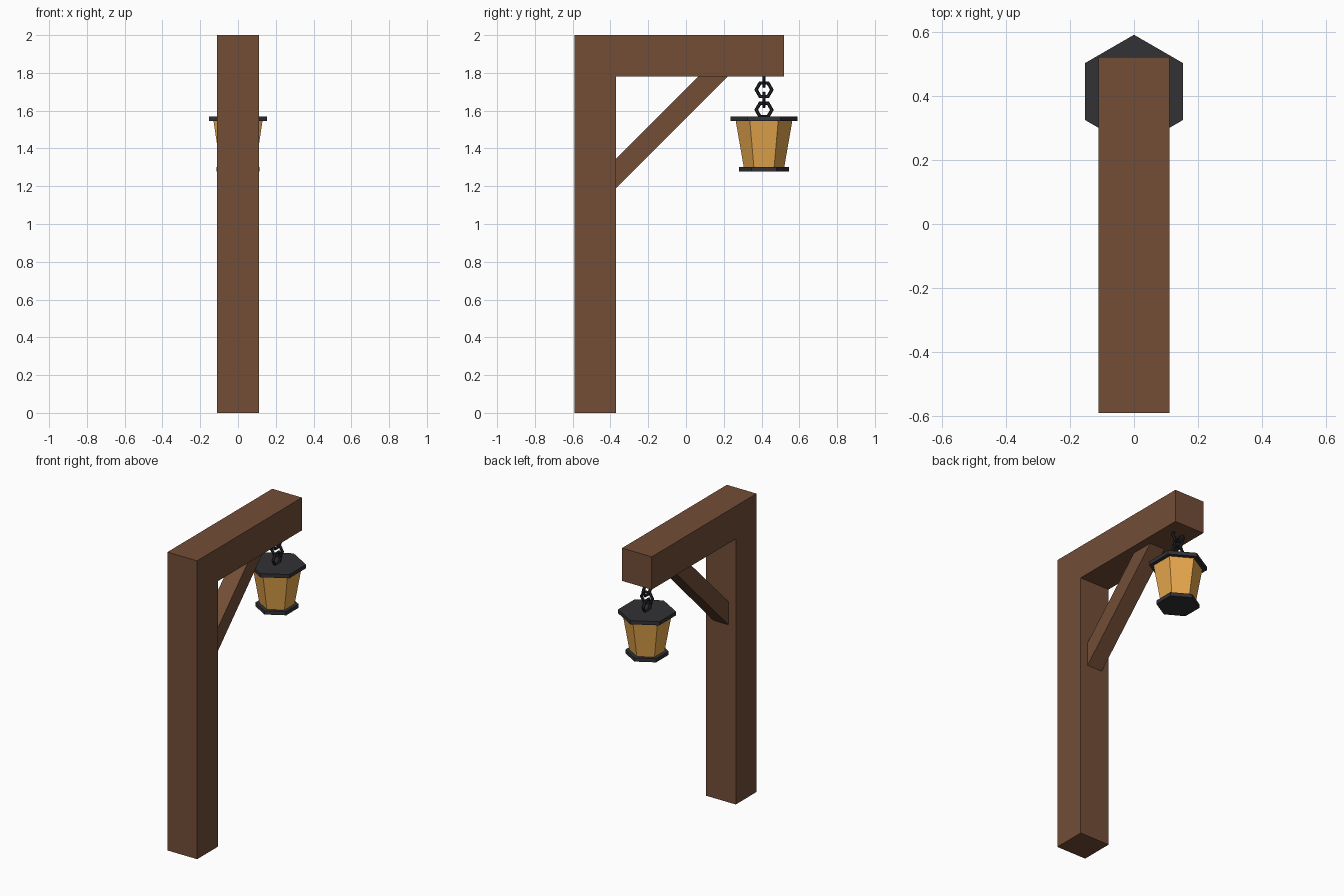
import bpy, bmesh
from math import sin, cos, pi, tau

if "Cube" in bpy.data.objects:
    bpy.data.objects.remove(bpy.data.objects["Cube"])


def material(name, rgb):
    m = bpy.data.materials.new(name)
    m.diffuse_color = (*rgb, 1)
    m.use_nodes = True
    m.node_tree.nodes["Principled BSDF"].inputs["Base Color"].default_value = m.diffuse_color
    return m


wood = material("wood", (0.17, 0.075, 0.037))
iron = material("iron", (0.032, 0.032, 0.037))
chain_iron = material("chain_iron", (0.018, 0.018, 0.021))
glass = material("amber_glass", (0.80, 0.39, 0.075))


def build(name, verts, faces, mat):
    mesh = bpy.data.meshes.new(name)
    mesh.from_pydata(verts, [], faces)
    bm = bmesh.new()
    bm.from_mesh(mesh)
    bmesh.ops.recalc_face_normals(bm, faces=bm.faces)
    bm.to_mesh(mesh)
    bm.free()
    mesh.materials.append(mat)
    obj = bpy.data.objects.new(name, mesh)
    bpy.context.collection.objects.link(obj)
    return obj


def loft(name, a, b, mat):
    """Closed solid between two matching outlines."""
    n = len(a)
    sides = [(i, (i + 1) % n, n + (i + 1) % n, n + i) for i in range(n)]
    return build(name, a + b, sides + [tuple(range(n)), tuple(range(n, 2 * n))], mat)


def timber(name, profile, half_width):
    """Side profile (y, z) extruded along x."""
    return loft(name, [(-half_width, y, z) for y, z in profile],
                [(half_width, y, z) for y, z in profile], wood)


LANTERN_Y = 0.413


def hexagon(r, z):
    return [(r * sin(i * tau / 6), LANTERN_Y + r * cos(i * tau / 6), z) for i in range(6)]


def chain_link(name, z, turned, major=0.0415, minor=0.010, sides=6):
    """Six-sided ring standing upright, alternately in the yz and xz plane."""
    verts, faces = [], []
    for i in range(6):
        for j in range(sides):
            a, b = i * tau / 6, j * tau / sides
            r = major + minor * cos(b)
            across, off = r * cos(a), minor * sin(b)
            x, y = (across, off) if turned else (off, across)
            verts.append((x, LANTERN_Y + y, z + r * sin(a)))
            i2, j2 = (i + 1) % 6, (j + 1) % sides
            faces.append((i * sides + j, i2 * sides + j, i2 * sides + j2, i * sides + j2))
    return build(name, verts, faces, chain_iron)


# Post with overhanging beam
timber("post_and_beam", [(-0.59, 0), (-0.37, 0), (-0.37, 1.78), (0.52, 1.78),
                         (0.52, 2), (-0.59, 2)], 0.11)

# Diagonal brace
timber("brace", [(-0.37, 1.19), (0.22, 1.78), (0.065, 1.78), (-0.37, 1.345)], 0.056)

# Chain
for k in range(4):
    chain_link(f"chain_link_{k + 1}", 1.604 + k * 0.0535, k % 2 == 1)

# Lantern
loft("lantern_cap", hexagon(0.177, 1.545), hexagon(0.177, 1.57), iron)
loft("lantern_glass", hexagon(0.107, 1.30), hexagon(0.15, 1.547), glass)
loft("lantern_base", hexagon(0.132, 1.278), hexagon(0.132, 1.303), iron)
